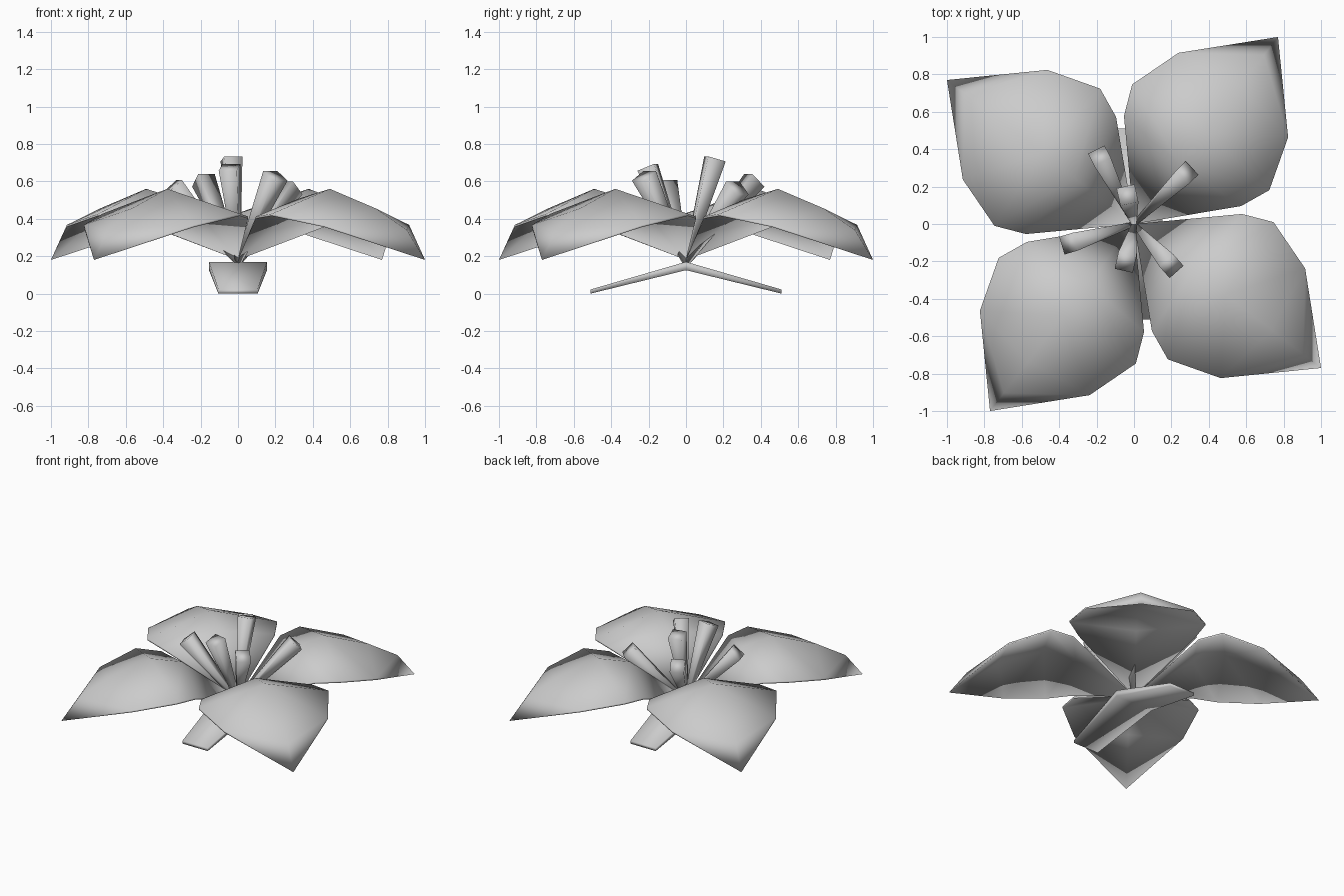
import bpy, bmesh, math
from mathutils import Vector, Matrix

cube = bpy.data.objects.get("Cube")
if cube:
    bpy.data.objects.remove(cube, do_unlink=True)

grey = bpy.data.materials.new("soft_grey")
grey.use_nodes = True
COLOUR = (0.6, 0.6, 0.6, 1)
grey.diffuse_color = COLOUR
grey.node_tree.nodes["Principled BSDF"].inputs["Base Color"].default_value = COLOUR


def finish(bm, name, smooth):
    bmesh.ops.recalc_face_normals(bm, faces=bm.faces)
    for face in bm.faces:
        face.smooth = smooth
    mesh = bpy.data.meshes.new(name)
    bm.to_mesh(mesh)
    bm.free()
    mesh.materials.append(grey)
    obj = bpy.data.objects.new(name, mesh)
    bpy.context.collection.objects.link(obj)


# Petal: raised midrib with a drooping rim on each side (length, side, height)
BASE, CORNER, TIP = (0, 0, .18), (1.14, 0, .34), (1.262, 0, .18)
RIB = [(.40, 0, .505), (.62, 0, .56), (.93, 0, .455)]
RIM = [(.425, .395, .40), (.585, .463, .415), (.87, .37, .355)]
THICKNESS, EDGE = .04, .012


def petal(name, heading):
    """Thin closed shell: the lower skin reaches past the upper one at the tip."""
    bm = bmesh.new()
    base = bm.verts.new(BASE)
    ends = [bm.verts.new(CORNER), bm.verts.new(TIP)]
    ribs = [[bm.verts.new((u, v, z - drop)) for u, v, z in RIB] for drop in (0, THICKNESS)]
    for side in (1, -1):
        rims = [[bm.verts.new((u, side * v, z + lift)) for u, v, z in RIM]
                for lift in (EDGE, 0)]
        for (a, b, c), (e, f, g), end in zip(ribs, rims, ends):
            for loop in ((base, a, e), (a, b, f, e), (b, c, g, f), (c, end, g)):
                bm.faces.new(loop)
        # narrow wall joining the two skins around the rim
        upper, lower = rims[0] + [ends[0]], rims[1] + [ends[1]]
        bm.faces.new((base, upper[0], lower[0]))
        for k in range(3):
            bm.faces.new((upper[k], upper[k + 1], lower[k + 1], lower[k]))
    bm.transform(Matrix.Rotation(heading, 4, 'Z'))
    finish(bm, name, True)


first = math.atan2(1.0, .77)
for i, place in enumerate(("back_left", "back_right", "front_right", "front_left")):
    petal(place + "_petal", first + i * math.pi / 2)


# Stamens: slim four-sided rods that widen towards flat tips
def stamen(name, tip):
    base, tip = Vector((0, 0, .16)), Vector(tip)
    axis = tip - base
    bm = bmesh.new()
    bmesh.ops.create_cone(bm, cap_ends=True, segments=4, radius1=.015,
                          radius2=.07, depth=axis.length)
    bm.transform(Matrix.Translation((base + tip) / 2)
                 @ axis.to_track_quat('Z', 'Y').to_matrix().to_4x4()
                 @ Matrix.Rotation(math.pi / 4, 4, 'Z'))
    finish(bm, name, True)


TIPS = [(-.185, .365, .605), (.285, .275, .565), (-.035, .155, .72),
        (-.35, -.105, .575), (-.045, -.205, .675), (.2, -.225, .63)]
for i, tip in enumerate(TIPS):
    stamen(f"stamen_{i + 1}", tip)

# Leaf: a bent strip under the bloom, narrowing to both ends
bm = bmesh.new()
rings = []
for y, half, low, high in ((-.51, .105, 0, .022), (0, .155, .125, .17), (.51, .105, 0, .022)):
    rings.append([bm.verts.new(p) for p in
                  ((-half, y, low), (half, y, low), (half, y, high), (-half, y, high))])
for a, b in zip(rings, rings[1:]):
    for k in range(4):
        n = (k + 1) % 4
        bm.faces.new((a[k], a[n], b[n], b[k]))
bm.faces.new(rings[0])
bm.faces.new(rings[-1])
finish(bm, "leaf", True)
